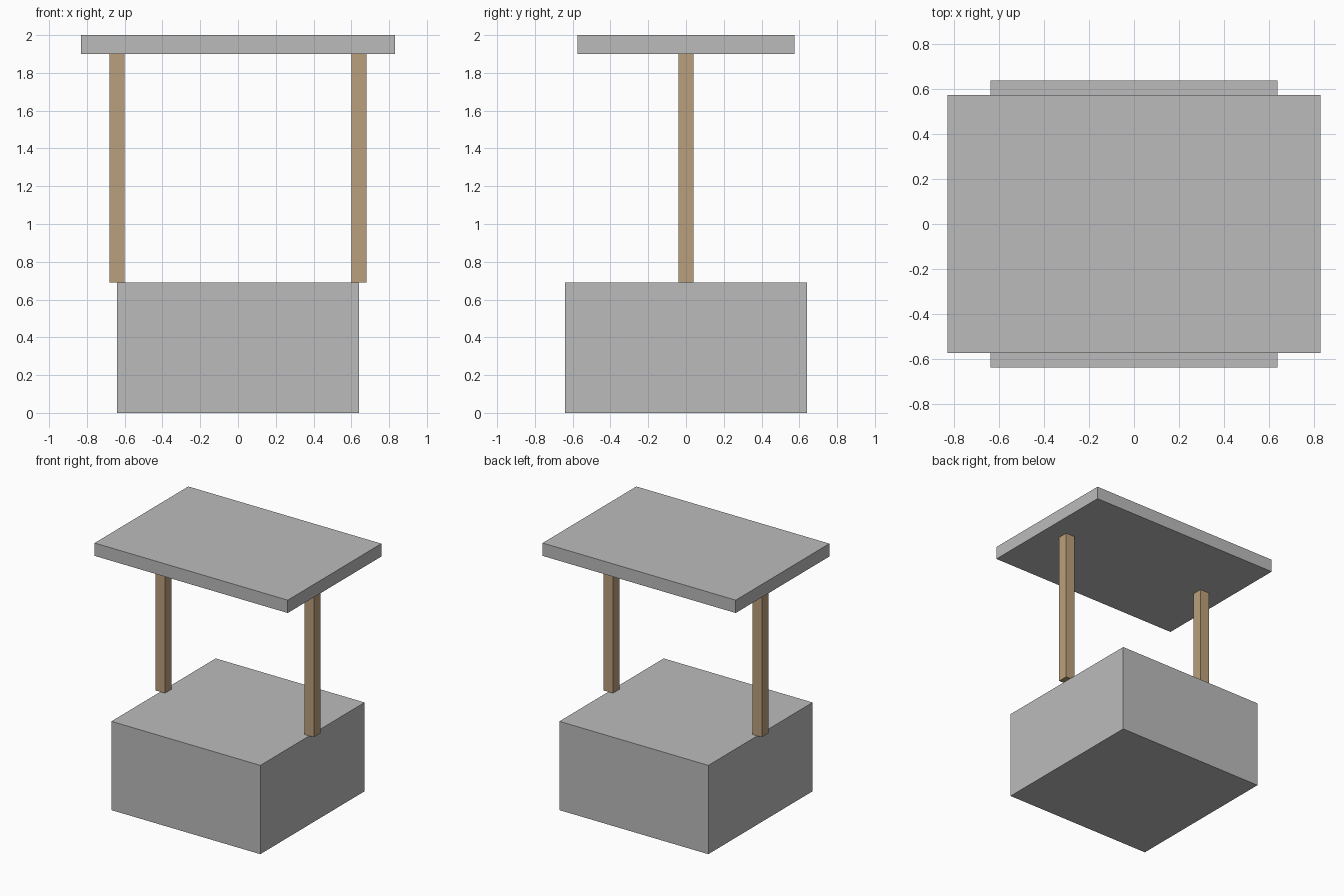
import bpy

default = bpy.data.objects.get("Cube")
if default:
    bpy.data.objects.remove(default, do_unlink=True)


def material(name, rgb):
    mat = bpy.data.materials.new(name)
    mat.use_nodes = True
    colour = (*rgb, 1.0)
    mat.diffuse_color = colour
    mat.node_tree.nodes["Principled BSDF"].inputs["Base Color"].default_value = colour
    return mat


def box(name, size, x, bottom, mat):
    """Axis-aligned box standing on the given height."""
    bpy.ops.mesh.primitive_cube_add(size=1, location=(x, 0, bottom + size[2] / 2))
    obj = bpy.context.object
    obj.name = name
    obj.scale = size
    bpy.ops.object.transform_apply(location=False, rotation=False, scale=True)
    obj.data.materials.append(mat)
    return obj


stone = material("grey stone", (0.5, 0.5, 0.5))
wood = material("brown wood", (0.5, 0.35, 0.2))

BASE_WIDTH, BASE_TOP, ROOF_BOTTOM, HEIGHT = 1.28, 0.69, 1.90, 2.0

# Solid square base
box("base", (BASE_WIDTH, BASE_WIDTH, BASE_TOP), 0, 0, stone)

# Posts centred on the side edges of the base
for side, sign in (("left", 1), ("right", -1)):
    box(side + "_post", (0.08, 0.08, ROOF_BOTTOM - BASE_TOP),
        sign * BASE_WIDTH / 2, BASE_TOP, wood)

# Flat slab roof
box("roof", (1.66, 1.15, HEIGHT - ROOF_BOTTOM), 0, ROOF_BOTTOM, stone)
